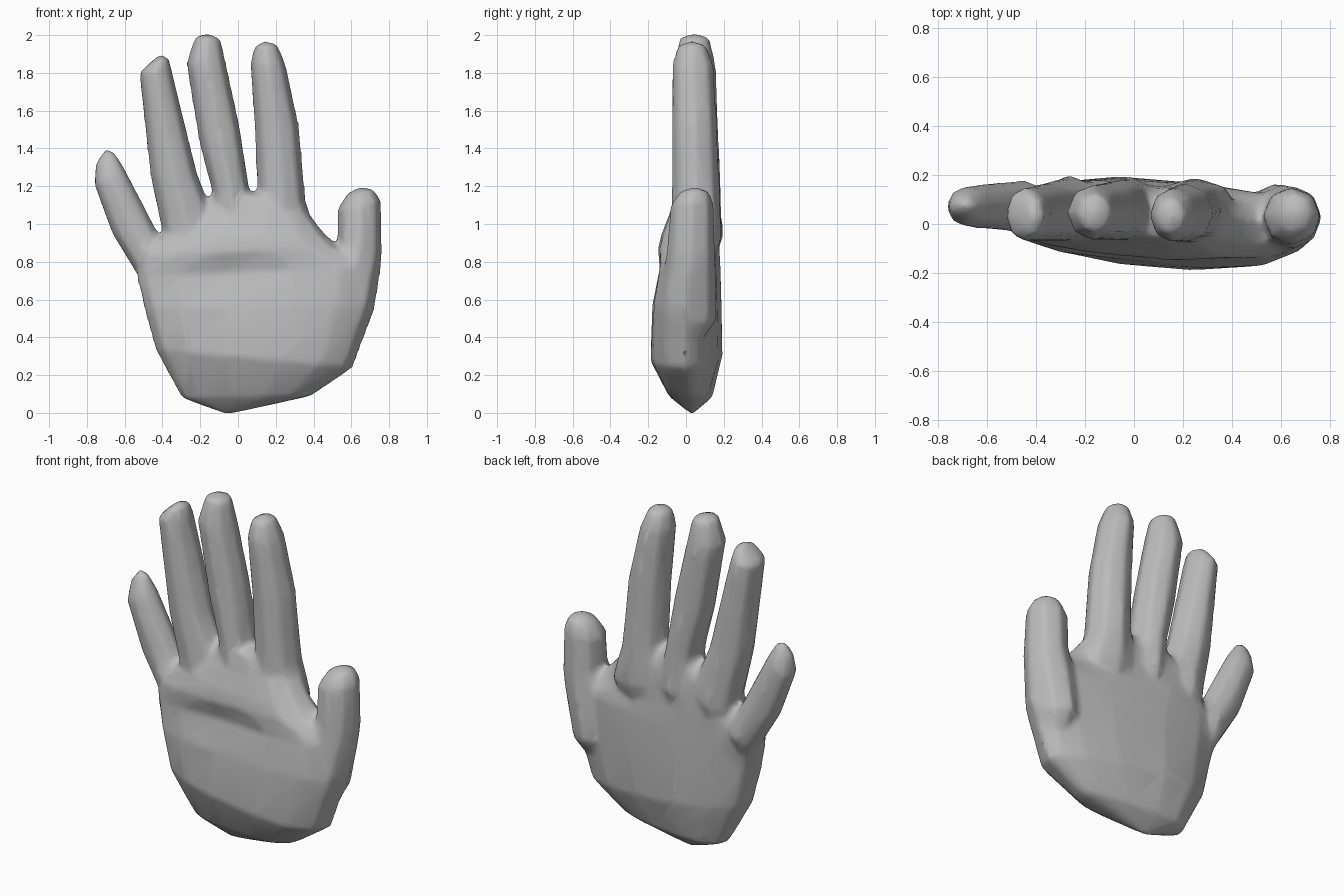
import bpy, bmesh, math

if "Cube" in bpy.data.objects:
    bpy.data.objects.remove(bpy.data.objects["Cube"])

SKIN = bpy.data.materials.new("soft grey")
SKIN.diffuse_color = (0.5, 0.5, 0.5, 1)
SKIN.use_nodes = True
SKIN.node_tree.nodes["Principled BSDF"].inputs["Base Color"].default_value = SKIN.diffuse_color


def loft(name, start, rings, end, sides=8, power=1.0, skew=0.0, hollow=0.0):
    """Skin rings (left x, left z, right x, right z, front y, back y) between two end points."""
    bm = bmesh.new()
    first, last = bm.verts.new(start), bm.verts.new(end)
    loops = []
    for xl, zl, xr, zr, yf, yb in rings:
        loop = []
        for i in range(sides):
            a = 2 * math.pi * i / sides
            c, s = math.cos(a), math.sin(a)
            t = math.copysign(abs(c) ** power, c)
            d = math.copysign(abs(s) ** power, s)
            x = (xl + xr) / 2 + t * (xr - xl) / 2
            z = (zl + zr) / 2 + t * (zr - zl) / 2
            y = (yf + yb) / 2 + d * (yb - yf) / 2 + skew * t * abs(d)
            if d < 0:  # dished middle of the palm
                y += hollow * math.exp(-((x - 0.02) / 0.28) ** 2 - ((z - 0.68) / 0.12) ** 2)
            loop.append(bm.verts.new((x, y, z)))
        loops.append(loop)
    for i in range(sides):
        j = (i + 1) % sides
        bm.faces.new((first, loops[0][j], loops[0][i]))
        bm.faces.new((last, loops[-1][i], loops[-1][j]))
        for a, b in zip(loops, loops[1:]):
            bm.faces.new((a[i], a[j], b[j], b[i]))
    bmesh.ops.recalc_face_normals(bm, faces=bm.faces)
    mesh = bpy.data.meshes.new(name)
    bm.to_mesh(mesh)
    bm.free()
    mesh.materials.append(SKIN)
    obj = bpy.data.objects.new(name, mesh)
    bpy.context.collection.objects.link(obj)
    return obj


def digit(name, outline, front, back, drop=0.35):
    """Finger from outline pairs (left x, left z, right x, right z); depth tapers root to tip."""
    rings = []
    n = len(outline) - 1
    for i, (xl, zl, xr, zr) in enumerate(outline):
        f = i / n
        inset = 0.03 if i == n else 0  # rounded tip
        rings.append((xl, zl, xr, zr,
                      front[0] + (front[1] - front[0]) * f + inset,
                      back[0] + (back[1] - back[0]) * f ** 1.5 - inset / 2))

    def pole(ring, z):
        return ((ring[0] + ring[2]) / 2, (ring[4] + ring[5]) / 2, z)
    low, top = rings[0], rings[-1]
    return loft(name, pole(low, min(low[1], low[3]) - drop), rings,
                pole(top, max(top[1], top[3]) + 0.02))


# Palm with heel, thumb mound and knuckle row
hand = loft("hand", (-0.06, 0.03, -0.01), [
    (-0.30, 0.08, 0.39, 0.09, -0.08, 0.13),
    (-0.44, 0.34, 0.61, 0.24, -0.18, 0.185),
    (-0.50, 0.56, 0.73, 0.57, -0.18, 0.18),
    (-0.54, 0.72, 0.76, 0.78, -0.145, 0.175),
    (-0.52, 0.83, 0.54, 0.88, -0.145, 0.17),
    (-0.42, 0.93, 0.47, 0.94, -0.125, 0.165),
    (-0.27, 1.05, 0.38, 1.05, -0.08, 0.155),
    (-0.15, 1.13, 0.18, 1.15, -0.05, 0.13)],
    (0.03, 0.05, 1.18), sides=14, power=0.85, skew=-0.045, hollow=0.06)

# Fingers and thumb, each rooted inside the palm
index = digit("index_finger", [
    (0.06, 0.92, 0.43, 0.92), (0.10, 1.18, 0.36, 1.12), (0.085, 1.52, 0.325, 1.52),
    (0.062, 1.85, 0.255, 1.84), (0.085, 1.94, 0.21, 1.95)], (-0.08, -0.075), (0.19, 0.125))
middle = digit("middle_finger", [
    (-0.13, 0.95, 0.10, 0.95), (-0.14, 1.18, 0.06, 1.20), (-0.205, 1.42, 0.01, 1.52),
    (-0.275, 1.85, -0.062, 1.85), (-0.23, 1.99, -0.09, 1.98)], (-0.07, -0.065), (0.195, 0.14))
ring = digit("ring_finger", [
    (-0.39, 0.90, -0.13, 0.97), (-0.41, 0.99, -0.15, 1.11), (-0.465, 1.25, -0.215, 1.27),
    (-0.525, 1.80, -0.35, 1.82), (-0.46, 1.86, -0.365, 1.88)], (-0.07, -0.075), (0.20, 0.125))
little = digit("little_finger", [
    (-0.53, 0.72, -0.35, 0.83), (-0.67, 0.95, -0.43, 0.97), (-0.765, 1.21, -0.595, 1.29),
    (-0.755, 1.32, -0.65, 1.38)], (-0.04, 0.0), (0.18, 0.135), drop=0.15)
thumb = digit("thumb", [
    (0.44, 0.50, 0.70, 0.48), (0.47, 0.75, 0.75, 0.72), (0.525, 0.91, 0.765, 0.84),
    (0.525, 1.08, 0.76, 1.12), (0.575, 1.16, 0.725, 1.18)], (-0.14, -0.065), (0.165, 0.14), drop=0.2)

# Weld the digits onto the palm as one skin, then blend the joins
bpy.context.view_layer.objects.active = hand
hand.select_set(True)


def apply_modifier(kind, **settings):
    mod = hand.modifiers.new(kind, kind)
    for key, value in settings.items():
        setattr(mod, key, value)
    bpy.ops.object.modifier_apply(modifier=mod.name)


for part in (index, middle, ring, little, thumb):
    apply_modifier('BOOLEAN', operation='UNION', solver='EXACT', object=part)
    bpy.data.objects.remove(part)
apply_modifier('REMESH', mode='VOXEL', voxel_size=0.016)
apply_modifier('SMOOTH', factor=0.5, iterations=8)
apply_modifier('DECIMATE', ratio=0.1)
hand.data.materials.clear()
hand.data.materials.append(SKIN)
bpy.ops.object.shade_smooth()
